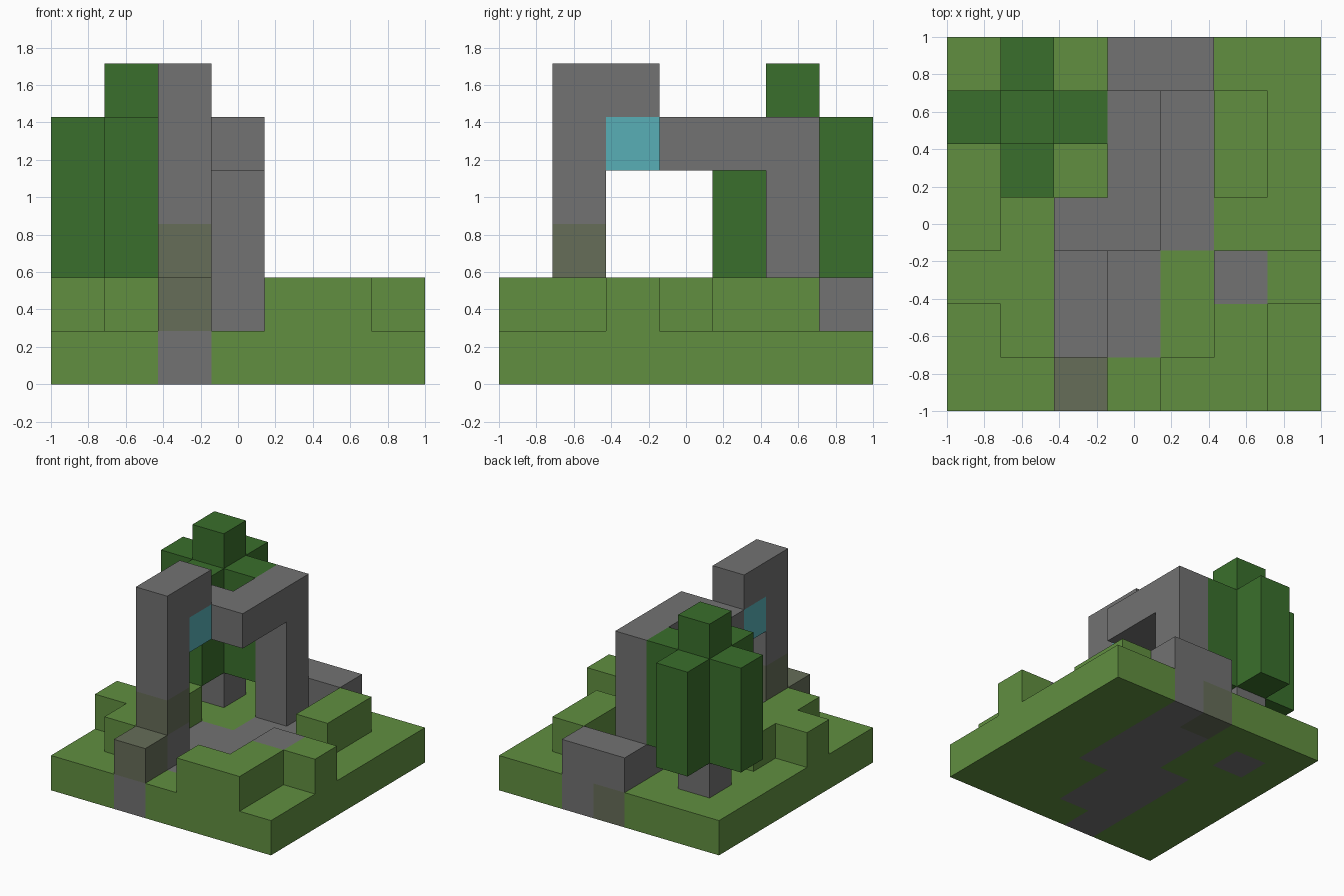
import bpy
import bmesh
from mathutils import Vector

if "Cube" in bpy.data.objects:
    bpy.data.objects.remove(bpy.data.objects["Cube"], do_unlink=True)

GRID = 7
UNIT = 2 / GRID


def material(name, color):
    mat = bpy.data.materials.new(name)
    mat.use_nodes = True
    mat.diffuse_color = (*color, 1)
    bsdf = next(n for n in mat.node_tree.nodes if n.type == 'BSDF_PRINCIPLED')
    bsdf.inputs["Base Color"].default_value = (*color, 1)
    return mat


grass = material("grass green", (0.119, 0.275, 0.051))
leaf = material("leaf green", (0.042, 0.159, 0.025))
stone = material("stone grey", (0.168, 0.168, 0.168))
moss = material("mossy stone", (0.133, 0.153, 0.098))
cyan = material("cyan", (0.098, 0.429, 0.468))


def box(x, y, z, nx=1, ny=1, nz=1):
    """Cells of a block that starts at x, y, z and is nx by ny by nz cells."""
    return {(i, j, k) for i in range(x, x + nx)
            for j in range(y, y + ny) for k in range(z, z + nz)}


parts = {}

# Stone path sunk into the ground
path = box(2, 0, 0, ny=4) | box(3, 1, 0, ny=5) | box(4, 3, 0, ny=4)
parts["stone_path"] = (path, stone)
parts["mossy_path_end"] = (box(3, 6, 0), moss)

# Tree
parts["tree_trunk"] = (box(1, 5, 0, nz=2), stone)
parts["tree_leaves"] = (box(0, 5, 2, nx=3, nz=3) | box(1, 4, 2, ny=3, nz=3)
                        | box(1, 5, 5), leaf)

# Ground slab fills the rest of the bottom layer
ground = box(0, 0, 0, GRID, GRID) - path - box(3, 6, 0) - box(1, 5, 0)
parts["ground"] = (ground, grass)

# Raised grass steps
parts["left_step"] = (box(4, 0, 1, nx=2) | box(5, 1, 1) | box(6, 2, 1), grass)
parts["back_step"] = (box(5, 4, 1, ny=2), grass)
parts["right_step"] = (box(1, 1, 1, ny=3) | box(0, 2, 1), grass)
parts["step_stone"] = (box(5, 2, 1), stone)

# Broken arch
parts["front_post"] = (box(2, 1, 1) | box(2, 1, 3, nz=3) | box(2, 2, 5), stone)
parts["mossy_post_block"] = (box(2, 1, 2), moss)
parts["front_moss_block"] = (box(2, 0, 1), moss)
parts["cyan_block"] = (box(2, 2, 4), cyan)
parts["arch_beam"] = (box(2, 3, 4) | box(3, 3, 4, ny=3), stone)
parts["back_pillar"] = (box(3, 5, 1, nz=3), stone)
parts["back_wall"] = (box(3, 6, 1, nx=2), stone)

filled = set().union(*(cells for cells, _ in parts.values()))


def build(name, cells, mat):
    """Mesh the outer faces of the cells, skipping faces against other blocks."""
    bm = bmesh.new()
    for cell in sorted(cells):
        center = Vector(cell) + Vector((0.5, 0.5, 0.5))
        for axis in range(3):
            for sign in (-1, 1):
                normal = Vector((0, 0, 0))
                normal[axis] = sign
                if tuple(int(c) for c in Vector(cell) + normal) in filled:
                    continue
                u = Vector((0, 0, 0))
                u[(axis + 1) % 3] = 0.5
                v = normal.cross(u)
                mid = center + normal / 2
                corners = (mid - u - v, mid + u - v, mid + u + v, mid - u + v)
                bm.faces.new([bm.verts.new(
                    (c - Vector((GRID / 2, GRID / 2, 0))) * UNIT) for c in corners])
    bmesh.ops.remove_doubles(bm, verts=bm.verts, dist=0.001)
    mesh = bpy.data.meshes.new(name)
    bm.to_mesh(mesh)
    bm.free()
    mesh.materials.append(mat)
    bpy.context.collection.objects.link(bpy.data.objects.new(name, mesh))


for part_name, (part_cells, part_mat) in parts.items():
    build(part_name, part_cells, part_mat)
